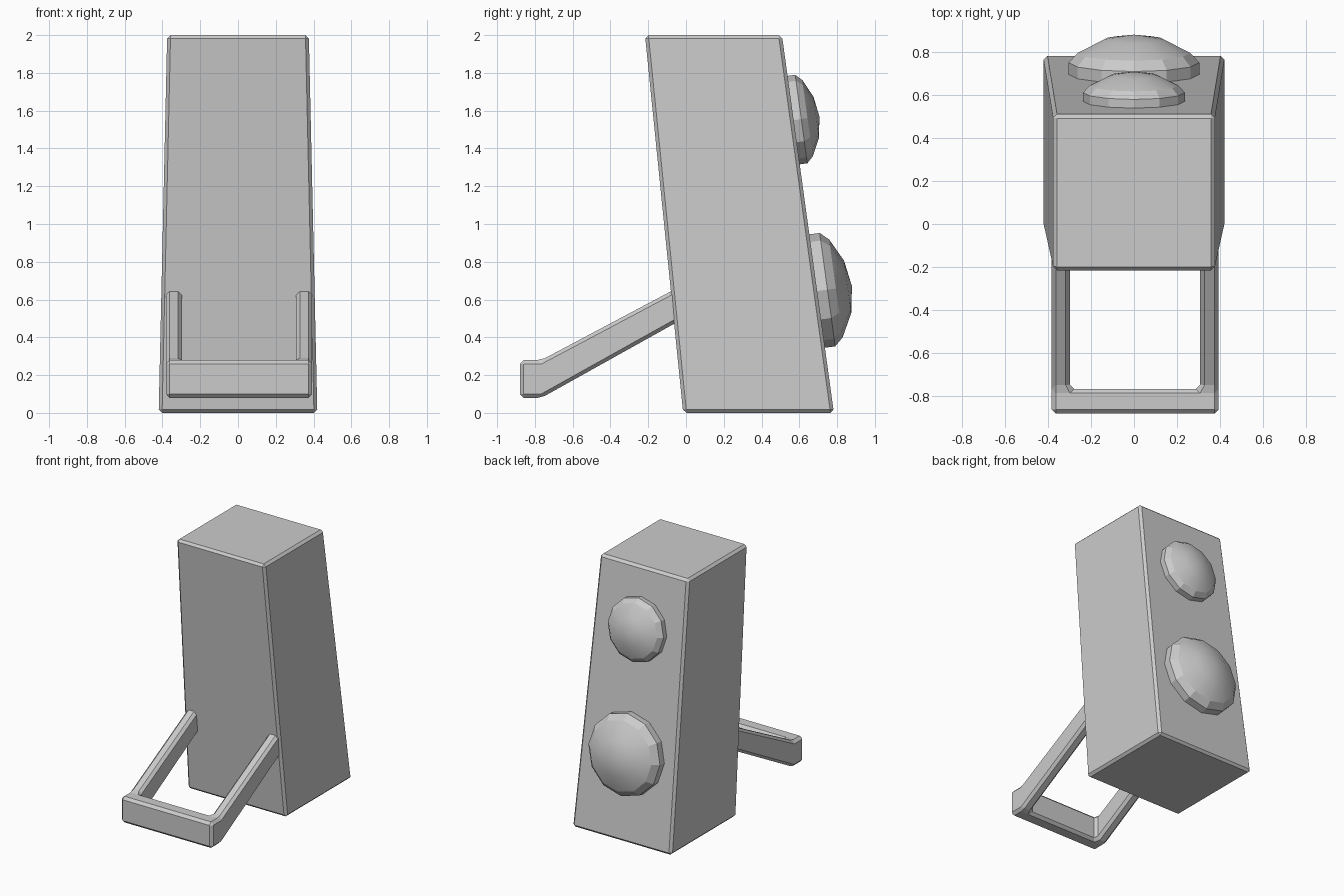
import bpy, bmesh
from math import pi, sin, cos, atan2
from mathutils import Matrix

if "Cube" in bpy.data.objects:
    bpy.data.objects.remove(bpy.data.objects["Cube"])


def make_object(name, bm, bevel=0.0):
    bmesh.ops.recalc_face_normals(bm, faces=bm.faces[:])
    mesh = bpy.data.meshes.new(name)
    bm.to_mesh(mesh)
    bm.free()
    ob = bpy.data.objects.new(name, mesh)
    bpy.context.collection.objects.link(ob)
    if bevel:
        mod = ob.modifiers.new("chamfer", 'BEVEL')
        mod.width = bevel
        mod.segments = 1
        mod.limit_method = 'ANGLE'
        mod.angle_limit = 0.35
    return ob


def bridge(bm, a, b):
    n = len(a)
    return [bm.faces.new((a[i], a[(i + 1) % n], b[(i + 1) % n], b[i])) for i in range(n)]


# Leaning, tapered cabinet
bm = bmesh.new()
rings = []
for z, hx, y0, y1 in ((0, 0.42, -0.015, 0.783), (2, 0.375, -0.217, 0.508)):
    rings.append([bm.verts.new(p) for p in
                  ((-hx, y0, z), (hx, y0, z), (hx, y1, z), (-hx, y1, z))])
bridge(bm, *rings)
bm.faces.new(rings[0])
bm.faces.new(rings[1])
make_object("cabinet", bm, 0.018)

# U-shaped handle: flat front bar, two arms rising into the cabinet
bm = bmesh.new()
xs = (-0.382, -0.297, 0.307, 0.393)
rows = ((-0.88, 0.08, 0.28), (-0.765, 0.08, 0.28), (-0.03, 0.49, 0.67))
low = [[bm.verts.new((x, y, z0)) for x in xs] for y, z0, z1 in rows]
high = [[bm.verts.new((x, y, z1)) for x in xs] for y, z0, z1 in rows]
for row, col in ((0, 0), (0, 1), (0, 2), (1, 0), (1, 2)):
    for g in (low, high):
        bm.faces.new((g[row][col], g[row][col + 1], g[row + 1][col + 1], g[row + 1][col]))
outline = [(0, 0), (0, 1), (0, 2), (0, 3), (1, 3), (2, 3), (2, 2),
           (1, 2), (1, 1), (2, 1), (2, 0), (1, 0)]
bridge(bm, [low[r][c] for r, c in outline], [high[r][c] for r, c in outline])
make_object("handle", bm, 0.02)


# Round domes on the sloping back
def dome(name, z, radial, depth, sides=12):
    profile = ((0.303, -0.03), (0.303, 0.055), (0.262, 0.10), (0.14, 0.163))
    bm = bmesh.new()
    rings = [[bm.verts.new((r * radial * cos(2 * pi * i / sides),
                            r * radial * sin(2 * pi * i / sides), d * depth))
              for i in range(sides)] for r, d in profile]
    bm.faces.new(rings[0])
    bridge(bm, rings[0], rings[1])
    bridge(bm, rings[1], rings[2])
    cap = bridge(bm, rings[2], rings[3])
    tip = bm.verts.new((0, 0, 0.186 * depth))
    for i in range(sides):
        cap.append(bm.faces.new((rings[3][i], rings[3][(i + 1) % sides], tip)))
    for f in cap:
        f.smooth = True
    slope = 0.275 / 2
    ob = make_object(name, bm)
    ob.matrix_world = (Matrix.Translation((0, 0.783 - slope * z, z))
                       @ Matrix.Rotation(-pi / 2 + atan2(slope, 1), 4, 'X'))


dome("lower_dome", 0.645, 1.0, 1.0)
dome("upper_dome", 1.55, 0.78, 0.74)
